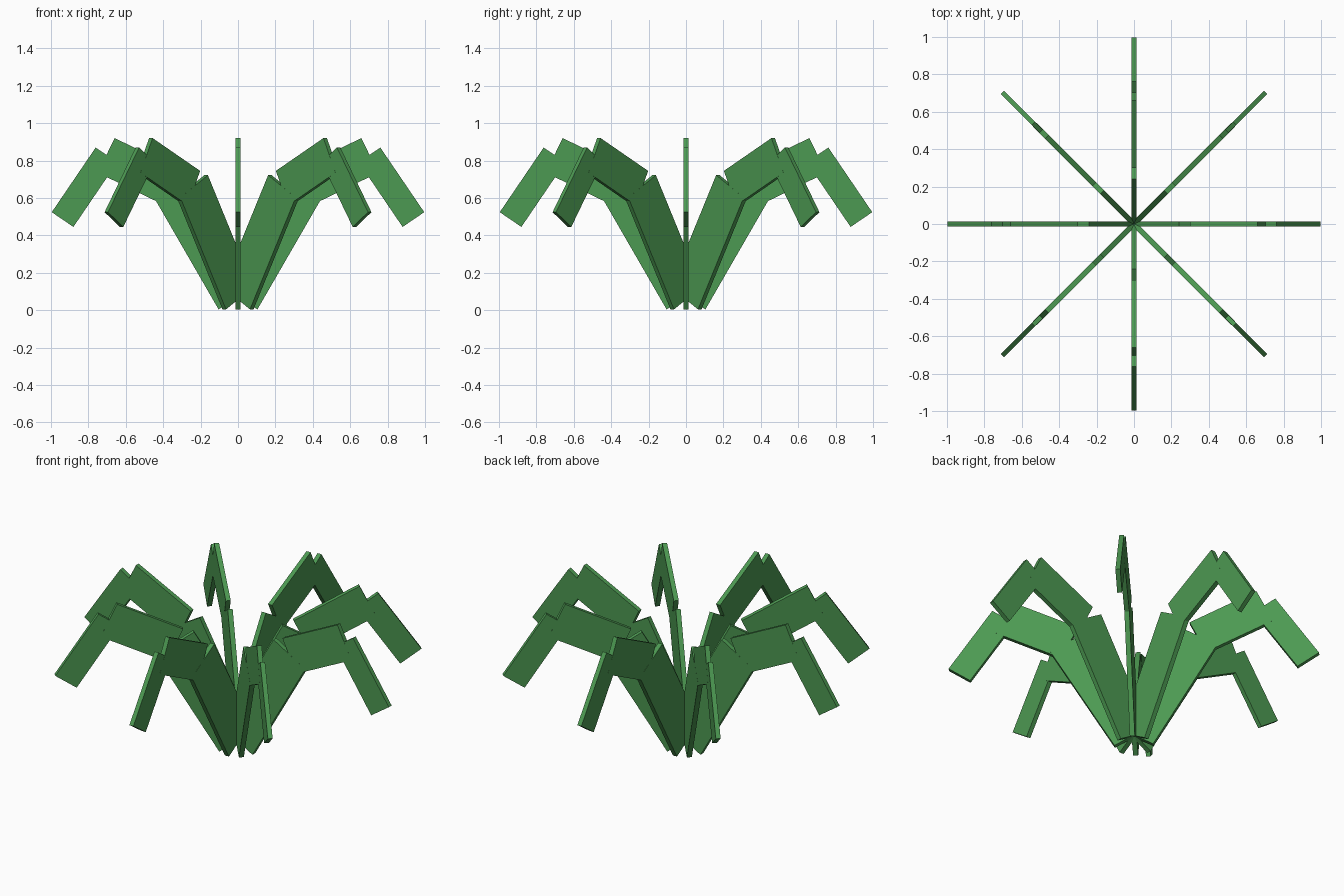
import bpy
import bmesh
from math import radians, pi
from mathutils import Matrix, Vector

cube = bpy.data.objects.get("Cube")
if cube:
    bpy.data.objects.remove(cube)

# Single leaf green
green = bpy.data.materials.new("leaf_green")
green.use_nodes = True
color = (0.073, 0.319, 0.084, 1.0)
green.diffuse_color = color
green.node_tree.nodes["Principled BSDF"].inputs["Base Color"].default_value = color


def add_slab(bm, start, angle, length, width, thickness):
    """Flat box running from the middle of its start edge, tilted up from horizontal."""
    place = (Matrix.Translation(Vector((start[0], 0, start[1])))
             @ Matrix.Rotation(-radians(angle), 4, 'Y')
             @ Matrix.Translation((length / 2, 0, 0))
             @ Matrix.Diagonal((length, thickness, width, 1)))
    bmesh.ops.create_cube(bm, size=1, matrix=place)


# One leaf: rising stalk, arched middle, drooping tip
bm = bmesh.new()
add_slab(bm, (0.0, 0.064), 60, 0.69, 0.24, 0.027)
add_slab(bm, (0.345, 0.652), 26, 0.40, 0.206, 0.0265)
add_slab(bm, (0.703, 0.83), -55.8, 0.418, 0.14, 0.026)
leaf_mesh = bpy.data.meshes.new("leaf")
bm.to_mesh(leaf_mesh)
bm.free()
leaf_mesh.materials.append(green)

# Ring of eight leaves
for i in range(8):
    leaf = bpy.data.objects.new(f"leaf_{i + 1}", leaf_mesh)
    leaf.rotation_euler.z = i * pi / 4
    bpy.context.collection.objects.link(leaf)
